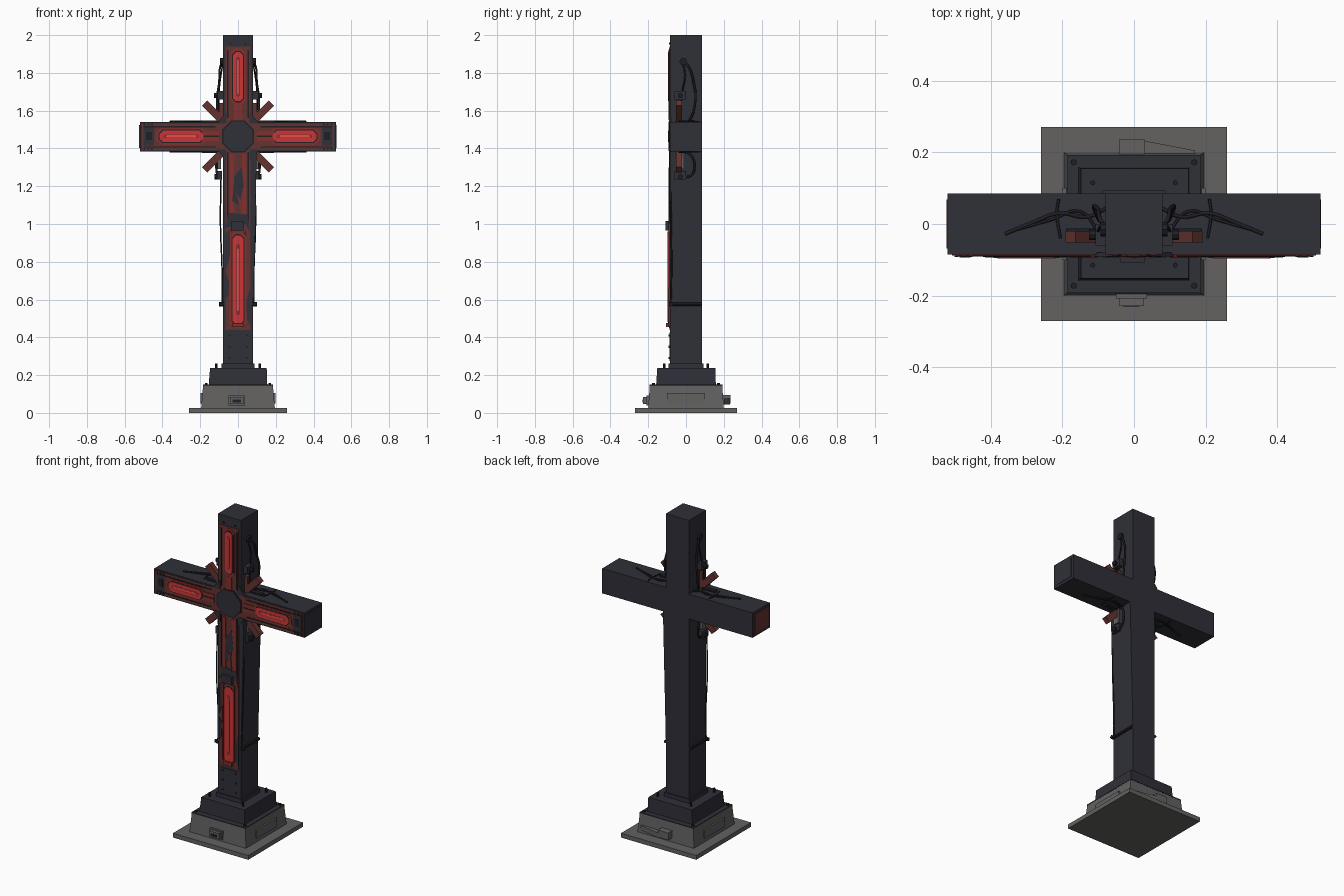
import bpy, bmesh, math
from mathutils import Vector, Matrix

if "Cube" in bpy.data.objects:
    bpy.data.objects.remove(bpy.data.objects["Cube"])


def material(name, rgb):
    m = bpy.data.materials.new(name)
    m.diffuse_color = (*rgb, 1)
    m.use_nodes = True
    m.node_tree.nodes["Principled BSDF"].inputs["Base Color"].default_value = m.diffuse_color
    return m


DARK = material("dark_metal", (0.029, 0.029, 0.040))
BLACK = material("black_metal", (0.014, 0.014, 0.018))
STONE = material("grey_stone", (0.125, 0.122, 0.12))
RUST = material("rust_red", (0.125, 0.032, 0.028))
RED = material("frame_red", (0.22, 0.030, 0.026))
GLOW = material("glow_red", (0.62, 0.035, 0.035))
CORE = material("bright_core", (0.95, 0.085, 0.085))


def finish(bm, name, mat):
    bmesh.ops.recalc_face_normals(bm, faces=bm.faces)
    me = bpy.data.meshes.new(name)
    bm.to_mesh(me)
    bm.free()
    me.materials.append(mat)
    ob = bpy.data.objects.new(name, me)
    bpy.context.collection.objects.link(ob)
    return ob


def frustum(name, b, t, z0, z1, mat):
    """Four-sided block; b and t are (x0, x1, y0, y1) below and above."""
    bm = bmesh.new()
    rings = [[bm.verts.new((r[i], r[j], z)) for i, j in ((0, 2), (1, 2), (1, 3), (0, 3))]
             for r, z in ((b, z0), (t, z1))]
    for k in range(4):
        n = (k + 1) % 4
        bm.faces.new((rings[0][k], rings[0][n], rings[1][n], rings[1][k]))
    bm.faces.new(rings[0])
    bm.faces.new(rings[1])
    return finish(bm, name, mat)


def box(name, x0, x1, y0, y1, z0, z1, mat):
    r = (min(x0, x1), max(x0, x1), y0, y1)
    return frustum(name, r, r, z0, z1, mat)


def prism(name, pts, y0, y1, mat):
    """Outline in x, z pushed along y."""
    bm = bmesh.new()
    f = bm.faces.new([bm.verts.new((x, y0, z)) for x, z in pts])
    g = bmesh.ops.extrude_face_region(bm, geom=[f])["geom"]
    bmesh.ops.translate(bm, vec=(0, y1 - y0, 0), verts=[v for v in g if isinstance(v, bmesh.types.BMVert)])
    return finish(bm, name, mat)


def rod(name, a, b, r, mat, sides=8):
    a, b = Vector(a), Vector(b)
    bm = bmesh.new()
    rot = (b - a).to_track_quat('Z', 'Y').to_matrix().to_4x4()
    bmesh.ops.create_cone(bm, cap_ends=True, segments=sides, radius1=r, radius2=r, depth=(b - a).length,
                          matrix=Matrix.Translation((a + b) / 2) @ rot)
    return finish(bm, name, mat)


def cable(name, pts, r=0.005, mat=BLACK):
    cu = bpy.data.curves.new(name, 'CURVE')
    cu.dimensions, cu.bevel_depth, cu.bevel_resolution, cu.resolution_u = '3D', r, 1, 5
    cu.use_fill_caps = True
    sp = cu.splines.new('BEZIER')
    sp.bezier_points.add(len(pts) - 1)
    for p, c in zip(sp.bezier_points, pts):
        p.co = c
        p.handle_left_type = p.handle_right_type = 'AUTO'
    tmp = bpy.data.objects.new(name + "_tmp", cu)
    bpy.context.collection.objects.link(tmp)
    me = bpy.data.meshes.new_from_object(tmp.evaluated_get(bpy.context.evaluated_depsgraph_get()))
    bpy.data.objects.remove(tmp)
    me.materials.clear()
    me.materials.append(mat)
    bpy.context.collection.objects.link(bpy.data.objects.new(name, me))


def rivet(x, z, y=-0.088, r=0.006):
    rod("rivet", (x, y + 0.002, z), (x, y - 0.004, z), r, BLACK, 6)


def glow(name, cx, cz, half, wide, turn=False, y=-0.088):
    """Stepped light strip with pointed ends: frame, glow, core lines."""
    for part, h, w, d, m in (("frame", half + .02, wide + .015, .003, RED), ("groove", half + .006, wide + .005, .004, BLACK),
                             ("light", half, wide, .006, GLOW), ("seam", half * .8, .010, .0065, RED),
                             ("core", half * .7, .006, .0075, CORE)):
        c = w * .6
        out = [(-w, -h + c), (-w + c, -h), (w - c, -h), (w, -h + c), (w, h - c), (w - c, h), (c - w, h), (-w, h - c)]
        prism(f"{name}_{part}", [(cx + (b if turn else a), cz + (a if turn else b)) for a, b in out], y, y - d, m)


# stepped base
box("ground_plate", -.26, .26, -.27, .27, 0, .027, STONE)
frustum("stone_block", (-.195, .195, -.2, .2), (-.185, .185, -.192, .192), .027, .143, STONE)
box("dark_block_cap", -.186, .186, -.193, .193, .143, .149, DARK)
frustum("upper_step", (-.155, .155, -.158, .158), (-.148, .152, -.152, .155), .149, .237, DARK)
for sx in (-1, 1):
    for sy in (-1, 1):
        rod("base_bolt", (sx * .115, sy * .115, .23), (sx * .115, sy * .115, .262), .007, BLACK)
        rod("corner_bolt", (sx * .168, sy * .172, .145), (sx * .168, sy * .172, .157), .009, BLACK, 6)
    box("stone_side_panel", sx * .18, sx * .199, -.1, .1, .05, .105, STONE)
box("front_bracket", -.042, .028, -.228, -.19, .048, .085, STONE)
box("front_bracket_slot", -.03, .016, -.23, -.227, .056, .072, BLACK)
box("front_bracket_lip", -.05, .036, -.208, -.19, .04, .092, STONE)
box("back_bracket", -.042, .03, .19, .235, .05, .095, STONE)
bm = bmesh.new()  # sloped back brace
tri = [[bm.verts.new((x, y, z)) for x, y in ((.03, .19), (.17, .19), (.17, .205), (.03, .232))] for z in (.045, .075)]
for t in tri:
    bm.faces.new(t)
for k in range(4):
    bm.faces.new((tri[0][k], tri[0][(k + 1) % 4], tri[1][(k + 1) % 4], tri[1][k]))
finish(bm, "back_brace", STONE)

# cross body
D = .085
prism("upright", [(-.08, .237), (.08, .237), (.08, .58), (.1, 1.4), (.1, 1.5), (.08, 1.52), (.08, 2), (-.08, 2)], -D, D, DARK)
box("crossbar", -.52, .52, -D, D, 1.385, 1.54, DARK)
box("foot_collar", -.088, .088, -.093, .093, .237, .262, DARK)
box("left_end_panel", -.523, -.518, -.068, .068, 1.402, 1.524, RUST)
box("right_end_panel", .518, .522, -.068, .068, 1.402, 1.524, DARK)

# front rust plating
F = -.088
box("top_plate", -.066, .066, F, -.08, 1.53, 1.94, RUST)
box("lower_plate", -.066, .066, F, -.08, .44, 1.4, RUST)
box("arm_plate", -.508, .508, F, -.08, 1.392, 1.533, RUST)
box("foot_plate", -.058, .06, F, -.08, .275, .425, DARK)
for x in (-.045, .047):
    for z in (.29, .35, .41):
        rivet(x, z)
for s in (-1, 1):
    box("top_rail", s * .05, s * .058, F - .004, F, 1.56, 1.92, BLACK)
    box("stem_rail", s * .05, s * .057, F - .003, F, 1.0, 1.38, BLACK)
    box("stem_strip", s * .022, s * .042, F - .003, F, 1.03, 1.37, RED)
    box("arm_outer_frame", s * .12, s * .5, F - .003, F, 1.512, 1.518, BLACK)
    box("arm_lower_frame", s * .12, s * .5, F - .003, F, 1.405, 1.411, BLACK)
    box("arm_end_block", s * .445, s * .5, F - .003, F, 1.415, 1.512, DARK)
    box("arm_end_socket", s * .456, s * .486, F - .006, F, 1.445, 1.487, BLACK)
    box("arm_inner_strip", s * .1, s * .19, F - .004, F, 1.44, 1.49, RED)
    box("arm_groove", s * .1, s * .18, F - .005, F, 1.460, 1.468, BLACK)
    glow("arm_light", s * .3, 1.464, .115, .030, True)
    for x in (.455, .475, .495):
        rivet(s * x, 1.526)
        rivet(s * x, 1.398)
    rivet(s * .04, 1.955, -.085)
    # dark plates bridging the four inner corners
    for t in (-1, 1):
        prism("corner_plate", [(s * .06, 1.464 + t * .07), (s * .11, 1.464 + t * .07), (s * .06, 1.464 + t * .13)], F - .003, -.08, DARK)
glow("top_light", 0, 1.78, .13, .026)
glow("lower_light", 0, .705, .235, .030)
box("top_channel", -.02, .02, F - .004, F, 1.55, 1.63, RED)
box("lower_clamp_top", -.038, .03, -.108, -.085, .965, 1.015, DARK)
box("lower_clamp_bottom", -.03, .03, -.105, -.085, .455, .477, RED)
for s in (-1, 1):
    box("lower_light_rail", s * .034, s * .042, -.097, -.085, .48, .96, RED)

# dark worn patches
for pts in ([(-.066, .95), (-.03, .98), (-.035, .88), (-.05, .80), (-.066, .76)],
            [(-.02, 1.25), (.02, 1.3), (.03, 1.2), (.005, 1.1), (-.03, 1.12)],
            [(.066, .66), (.045, .6), (.047, .5), (.066, .46)],
            [(-.066, .74), (-.047, .7), (-.05, .62), (-.066, .6)],
            [(-.05, 1.06), (.05, 1.05), (.066, .95), (.04, 1.0), (-.066, .98)]):
    prism("worn_patch", pts, F + .002, F - .0035, DARK)
prism("stem_scar", [(-.012, 1.17), (.012, 1.13), (.022, 1.04), (.008, 1.1)], F, F - .005, RED)

# central octagon hub
for r, d, m in ((.092, .005, BLACK), (.084, .007, DARK)):
    prism("hub", [(r * math.cos(math.radians(22.5 + 45 * i)), 1.464 + r * math.sin(math.radians(22.5 + 45 * i)))
                  for i in range(8)], -.08, F - d + .003, m)

# diagonal struts
q = math.sqrt(.5)
for s in (-1, 1):
    for t in (-1, 1):
        prism("diagonal_strut", [(s * q * (a - b), 1.464 + t * q * (a + b))
                                 for a, b in ((.09, -.02), (.25, -.02), (.25, .02), (.09, .02))], -.052, -.02, RUST)

# cables and fittings, mirrored on both sides
for s in (-1, 1):
    P = lambda *pts: [(s * x, y, z) for x, y, z in pts]
    cable("upper_cable", P((.078, -.015, 1.86), (.095, .015, 1.83), (.1, .04, 1.75), (.112, .05, 1.66), (.1, .02, 1.55), (.09, 0, 1.53)), .006)
    cable("upper_thin_cable", P((.078, -.02, 1.86), (.09, -.005, 1.79), (.1, -.02, 1.7), (.1, -.04, 1.55)), .004)
    rod("upper_socket", *P((.07, -.015, 1.86), (.094, -.015, 1.86)), .02, BLACK)
    box("upper_junction", s * .08, s * .108, -.06, 0, 1.66, 1.705, DARK)
    rod("upper_plug", *P((.1, -.03, 1.68), (.126, -.03, 1.68)), .014, BLACK)
    box("upper_fuse", s * .08, s * .1, -.05, -.02, 1.56, 1.64, RUST)
    cable("lower_cable", P((.095, -.01, 1.385), (.11, .03, 1.36), (.115, .045, 1.3), (.11, .03, 1.26), (.1, -.02, 1.245)), .006)
    box("lower_fuse", s * .09, s * .108, -.05, -.01, 1.29, 1.385, STONE)
    box("lower_junction", s * .085, s * .112, -.062, 0, 1.235, 1.28, DARK)
    rod("lower_plug", *P((.1, -.03, 1.25), (.124, -.03, 1.25)), .014, BLACK)
    for z in (1.543, 1.382):
        cable("arm_cable", P((.075, .045, z), (.13, .02, z), (.21, .03, z), (.28, .005, z), (.36, -.028, z)), .005)
        cable("arm_thin_cable", P((.1, -.02, z), (.15, .035, z), (.23, .012, z), (.35, -.022, z)), .004)
        cable("arm_cross_cable", P((.21, .07, z), (.215, .03, z), (.205, -.04, z)), .004)
        box("arm_connector", s * .1, s * .19, -.04, -.012, z - .006, z + .006, BLACK)
    rod("strap_rod", *P((.085, -.09, .575), (.085, .085, .575)), .009, BLACK)
    rod("strap_knob", *P((.075, -.08, .575), (.1, -.08, .575)), .011, BLACK)
    cable("stem_cable", P((.09, -.075, 1.24), (.093, -.078, 1.0), (.084, -.076, .75), (.083, -.08, .58)), .004)
